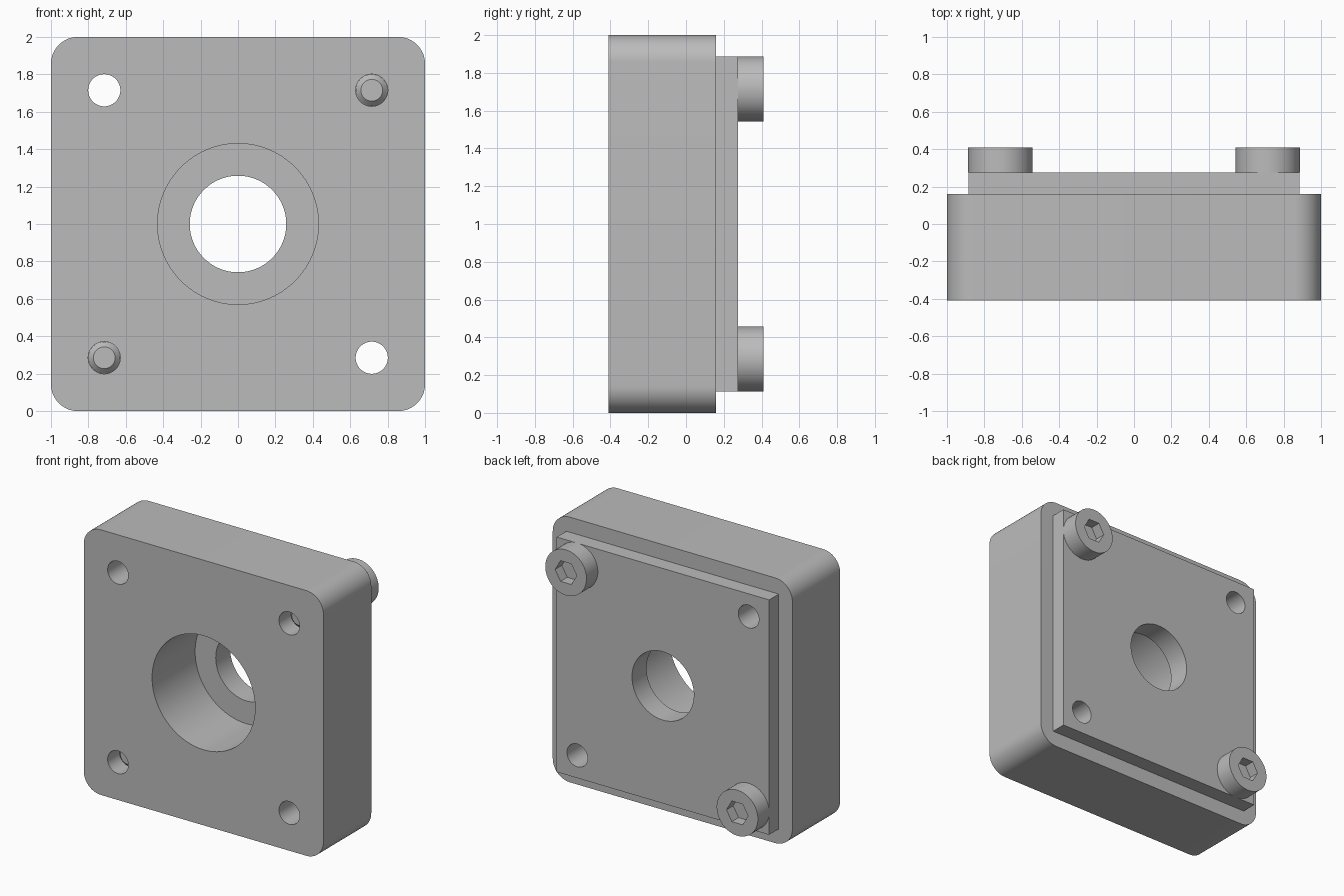
import bpy
import bmesh
from math import cos, sin, tau, radians

if "Cube" in bpy.data.objects:
    bpy.data.objects.remove(bpy.data.objects["Cube"])

# Key dimensions
FRONT, STEP, BACK, HEAD_TOP = -0.41, 0.16, 0.275, 0.41
MID = 1.0          # height of the centre
PITCH = 0.715      # hole offset from the centre
HOLE_R = 0.086

steel = bpy.data.materials.new("plain grey")
steel.use_nodes = True
grey = (0.5, 0.5, 0.5, 1)
steel.diffuse_color = grey
steel.node_tree.nodes["Principled BSDF"].inputs["Base Color"].default_value = grey


def finish(name, bm):
    bmesh.ops.recalc_face_normals(bm, faces=bm.faces)
    mesh = bpy.data.meshes.new(name)
    bm.to_mesh(mesh)
    bm.free()
    mesh.materials.append(steel)
    obj = bpy.data.objects.new(name, mesh)
    bpy.context.collection.objects.link(obj)
    return obj


def slab(name, half, y0, y1, radius=0):
    """Square slab across x and z, with optional rounded corners."""
    bm = bmesh.new()
    bmesh.ops.create_cube(bm, size=2)
    for v in bm.verts:
        v.co = (v.co.x * half, y0 if v.co.y < 0 else y1, MID + v.co.z * half)
    if radius:
        edges = [e for e in bm.edges
                 if abs(e.verts[0].co.y - e.verts[1].co.y) > 0.01]
        bmesh.ops.bevel(bm, geom=edges, offset=radius, segments=12,
                        profile=0.5, affect='EDGES')
    return finish(name, bm)


def turned(name, x, z, stations, sides=64):
    """Solid turned about a y axis from (radius, y) stations."""
    bm = bmesh.new()
    rings = [[bm.verts.new((x + r * cos(tau * i / sides), y,
                            z + r * sin(tau * i / sides)))
              for i in range(sides)] for r, y in stations]
    for a, b in zip(rings, rings[1:]):
        for i in range(sides):
            j = (i + 1) % sides
            bm.faces.new((a[i], a[j], b[j], b[i]))
    bm.faces.new(rings[0])
    bm.faces.new(rings[-1])
    return finish(name, bm)


def combine(obj, other, operation):
    """Apply a boolean and discard the helper."""
    other.hide_render = True
    mod = obj.modifiers.new("boolean", 'BOOLEAN')
    mod.operation, mod.object, mod.solver = operation, other, 'EXACT'
    bpy.context.view_layer.objects.active = obj
    bpy.ops.object.modifier_apply(modifier=mod.name)
    bpy.data.objects.remove(other)


def smooth(obj):
    bpy.ops.object.select_all(action='DESELECT')
    obj.select_set(True)
    bpy.context.view_layer.objects.active = obj
    bpy.ops.object.shade_smooth_by_angle(angle=radians(25))


# Housing: rounded block with a square raised pad at the back
housing = slab("housing", 1.0, FRONT, STEP, 0.143)
combine(housing, slab("raised_pad", 0.886, 0, BACK), 'UNION')

# Stepped centre bore and four corner holes
combine(housing, turned("bore", 0, MID, [(0.43, FRONT - 0.1), (0.43, 0.103)], 96),
        'DIFFERENCE')
combine(housing, turned("through_bore", 0, MID, [(0.258, FRONT - 0.1), (0.258, BACK + 0.1)], 96),
        'DIFFERENCE')
for sx in (-1, 1):
    for sz in (-1, 1):
        hole = turned("corner_hole", sx * PITCH, MID + sz * PITCH,
                      [(HOLE_R, FRONT - 0.1), (HOLE_R, BACK + 0.1)])
        combine(housing, hole, 'DIFFERENCE')
smooth(housing)

# Two socket-head bolts in opposite corners, with chamfered tips
for side, s in (("upper_left", 1), ("lower_right", -1)):
    x, z = s * PITCH, MID + s * PITCH
    shank = HOLE_R - 0.0005
    bolt = turned(side + "_bolt", x, z,
                  [(0.058, -0.298), (shank, -0.27), (shank, BACK),
                   (0.172, BACK), (0.172, HEAD_TOP)])
    socket = turned("hex_socket", x, z,
                    [(0.09, HEAD_TOP - 0.08), (0.09, HEAD_TOP + 0.1)], 6)
    combine(bolt, socket, 'DIFFERENCE')
    smooth(bolt)
